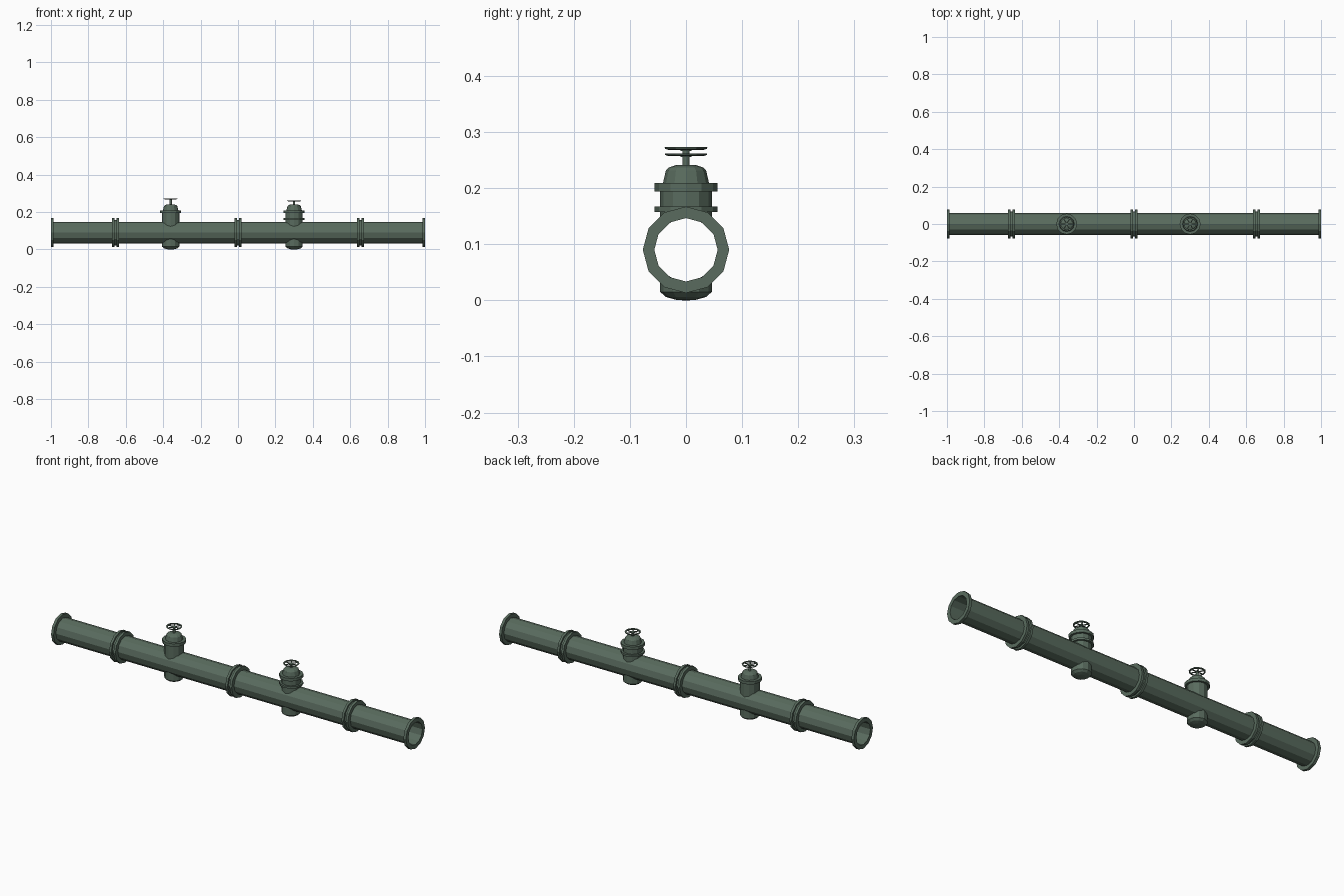
import bpy, bmesh, math
from mathutils import Matrix

if "Cube" in bpy.data.objects:
    bpy.data.objects.remove(bpy.data.objects["Cube"])

SIDES = 12
AXIS_Z = 0.09          # height of the pipe centre line
PIPE_R, BORE_R = 0.058, 0.0565

paint = bpy.data.materials.new("dark green paint")
paint.diffuse_color = (0.100, 0.148, 0.112, 1)
paint.use_nodes = True
paint.node_tree.nodes["Principled BSDF"].inputs["Base Color"].default_value = paint.diffuse_color


def finish(bm, name):
    bmesh.ops.recalc_face_normals(bm, faces=bm.faces)
    me = bpy.data.meshes.new(name)
    bm.to_mesh(me)
    bm.free()
    me.materials.append(paint)
    ob = bpy.data.objects.new(name, me)
    bpy.context.collection.objects.link(ob)
    return ob


def lathe(bm, profile, closed=False, cap_end=False):
    """Spin (radius, height) points around z; returns the vertex rings."""
    rings = []
    for r, h in profile:
        rings.append([bm.verts.new((r * math.cos(2 * math.pi * i / SIDES),
                                    r * math.sin(2 * math.pi * i / SIDES), h))
                      for i in range(SIDES)])
    pairs = list(zip(rings, rings[1:]))
    if closed:
        pairs.append((rings[-1], rings[0]))
    for a, b in pairs:
        for i in range(SIDES):
            j = (i + 1) % SIDES
            bm.faces.new((a[i], a[j], b[j], b[i]))
    if cap_end:
        bm.faces.new(rings[-1])
    return rings


def tube_x(name, x0, x1, r_out, r_in):
    """Hollow tube lying along x on the pipe centre line."""
    bm = bmesh.new()
    lathe(bm, [(r_in, x0), (r_out, x0), (r_out, x1), (r_in, x1)], closed=True)
    bm.transform(Matrix.Translation((0, 0, AXIS_Z)) @ Matrix.Rotation(math.pi / 2, 4, 'Y'))
    return finish(bm, name)


def saddle(ring, side):
    """Fit a ring of vertices onto the pipe surface."""
    for v in ring:
        v.co.z = AXIS_Z + side * math.sqrt(0.0565 ** 2 - v.co.y ** 2)


def valve(label, x, wheel_z, lower_flange):
    # body, flanges and bonnet in one profile
    prof = [(0.046, 0.13)]
    if lower_flange:
        prof += [(0.046, 0.157), (0.056, 0.157), (0.056, 0.167), (0.046, 0.167)]
    prof += [(0.046, 0.194), (0.056, 0.194), (0.056, 0.209), (0.041, 0.209),
             (0.036, 0.231), (0.030, 0.237), (0.018, 0.241)]
    bm = bmesh.new()
    saddle(lathe(bm, prof, cap_end=True)[0], 1)
    bm.transform(Matrix.Translation((x, 0, 0)))
    finish(bm, label + "_valve_body")

    # domed cap under the pipe
    bm = bmesh.new()
    saddle(lathe(bm, [(0.046, 0.05), (0.046, 0.015), (0.036, 0.006), (0.018, 0.001),
                      (0.006, 0.0)], cap_end=True)[0], -1)
    bm.transform(Matrix.Translation((x, 0, 0)))
    finish(bm, label + "_bottom_cap")

    # stem
    bm = bmesh.new()
    lathe(bm, [(0.006, 0.238), (0.006, wheel_z)], cap_end=True)
    bm.transform(Matrix.Translation((x, 0, 0)))
    finish(bm, label + "_stem")

    # handwheel: rim, hub and spokes
    bm = bmesh.new()
    lathe(bm, [(0.031, -0.004), (0.037, -0.002), (0.038, 0.001), (0.031, 0.001)], closed=True)
    lathe(bm, [(0.001, -0.006), (0.010, -0.006), (0.010, 0.000), (0.001, 0.000)], closed=True)
    for k in range(6):
        m = (Matrix.Rotation(k * math.pi / 3, 4, 'Z') @ Matrix.Translation((0.02, 0, -0.002))
             @ Matrix.Diagonal((0.025, 0.005, 0.003, 1)))
        bmesh.ops.create_cube(bm, size=1, matrix=m)
    bm.transform(Matrix.Translation((x, 0, wheel_z)))
    finish(bm, label + "_handwheel")


# main pipe
tube_x("pipe", -0.995, 0.995, PIPE_R, BORE_R)

# end flanges and paired joint flanges
tube_x("left_end_flange", -1.0, -0.986, 0.077, BORE_R)
tube_x("right_end_flange", 0.986, 1.0, 0.077, BORE_R)
for n, jx in enumerate((-0.655, 0.0, 0.655)):
    for s in (-1, 1):
        tube_x(f"joint_{n}_flange", jx + s * 0.012 - 0.006, jx + s * 0.012 + 0.006, 0.077, BORE_R)
    tube_x(f"joint_{n}_gasket", jx - 0.007, jx + 0.007, 0.068, BORE_R)

# valves
valve("left", -0.36, 0.272, False)
valve("right", 0.30, 0.261, True)
